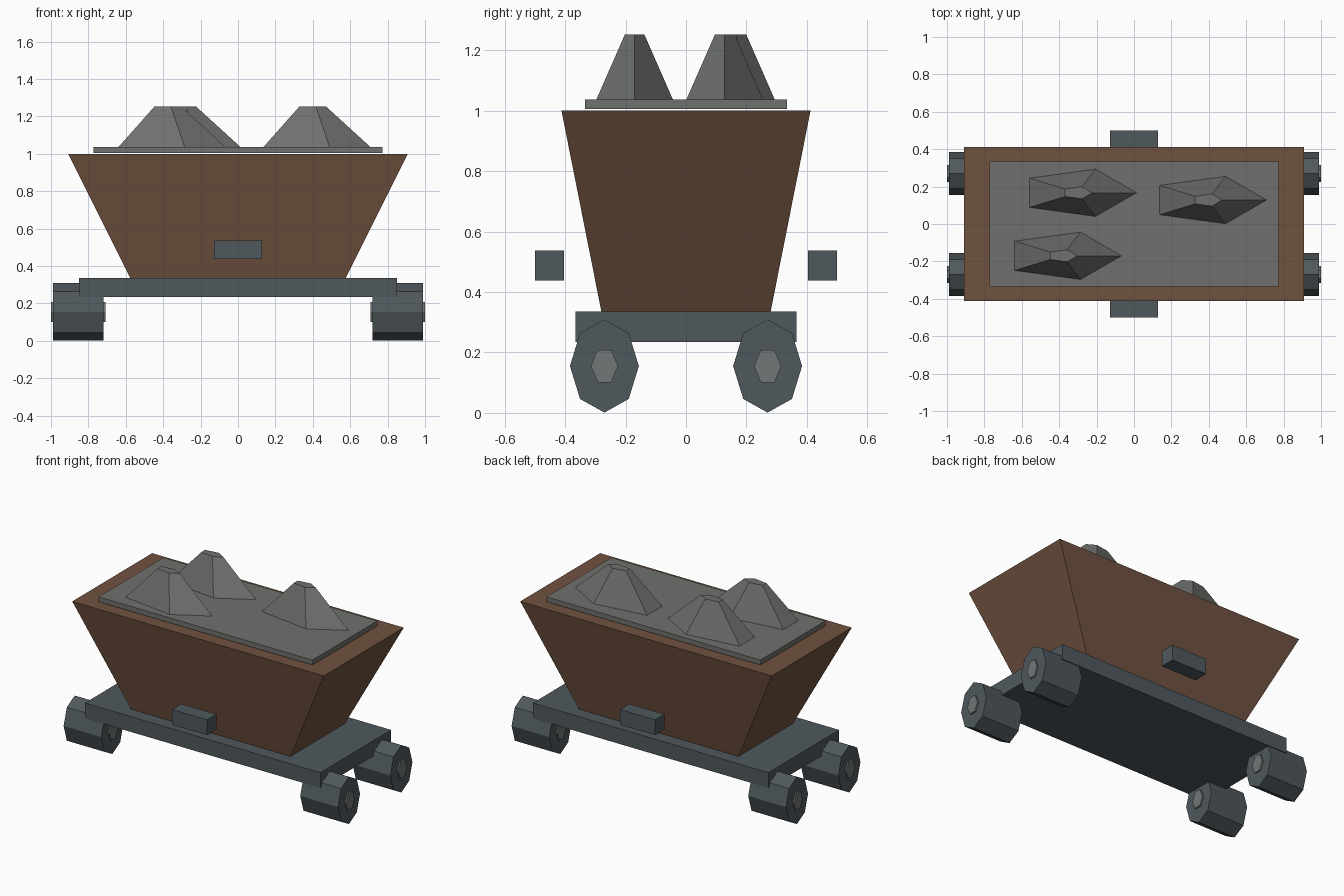
import bpy
import bmesh
from math import pi, cos, sin
from mathutils import Matrix, Vector

if "Cube" in bpy.data.objects:
    bpy.data.objects.remove(bpy.data.objects["Cube"])


def material(name, color):
    m = bpy.data.materials.new(name)
    m.diffuse_color = (*color, 1)
    m.use_nodes = True
    m.node_tree.nodes["Principled BSDF"].inputs["Base Color"].default_value = m.diffuse_color
    return m


RUST = material("rusty_brown", (0.16, 0.085, 0.05))
STEEL = material("dark_steel", (0.08, 0.098, 0.108))
HUB = material("hub_grey", (0.17, 0.18, 0.18))
STONE = material("stone_grey", (0.16, 0.165, 0.155))


def loft(name, bottom, top, z0, z1, mat, matrix=Matrix()):
    """Closed flat-faced solid between two matching outlines."""
    bm = bmesh.new()
    low = [bm.verts.new((x, y, z0)) for x, y in bottom]
    high = [bm.verts.new((x, y, z1)) for x, y in top]
    n = len(low)
    bm.faces.new(low[::-1])
    bm.faces.new(high)
    for i in range(n):
        j = (i + 1) % n
        bm.faces.new((low[i], low[j], high[j], high[i]))
    bm.transform(matrix)
    bmesh.ops.recalc_face_normals(bm, faces=bm.faces[:])
    mesh = bpy.data.meshes.new(name)
    bm.to_mesh(mesh)
    bm.free()
    mesh.materials.append(mat)
    obj = bpy.data.objects.new(name, mesh)
    bpy.context.collection.objects.link(obj)
    return obj


def rect(hx, hy, cy=0):
    return [(-hx, cy - hy), (hx, cy - hy), (hx, cy + hy), (-hx, cy + hy)]


def ngon(n, rx, ry, cx=0, cy=0):
    return [(cx + rx * cos(2 * pi * i / n), cy + ry * sin(2 * pi * i / n)) for i in range(n)]


# Chassis, flared tub and flat layer of ore
loft("chassis", rect(0.85, 0.365), rect(0.85, 0.365), 0.235, 0.335, STEEL)
loft("tub", rect(0.575, 0.28), rect(0.908, 0.412), 0.335, 1.0, RUST)
loft("ore_layer", rect(0.772, 0.335), rect(0.772, 0.335), 1.005, 1.037, STONE)

# Ore lumps: stretched five-sided frustums
for i, (x, y) in enumerate([(-0.303, 0.167), (0.392, 0.128), (-0.383, -0.17)]):
    loft(f"ore_lump_{i + 1}", ngon(5, 0.318, 0.134, x, y), ngon(5, 0.08, 0.034, x, y),
         1.035, 1.252, STONE)

# Side latches
for label, s in (("front", -1), ("back", 1)):
    block = rect(0.127, 0.048, s * 0.452)
    loft(f"{label}_latch", block, block, 0.438, 0.538, STEEL)

# Wheels and hubs, axis turned from z to x (local x -> y, local y -> z)
turn = Matrix(((0, 0, 1, 0), (1, 0, 0, 0), (0, 1, 0, 0), (0, 0, 0, 1)))
for side, sx in (("left", -1), ("right", 1)):
    for end, sy in (("front", -1), ("back", 1)):
        place = Matrix.Translation(Vector((sx * 0.854, sy * 0.27, 0.155))) @ turn
        wheel = ngon(8, 0.114, 0.154)
        loft(f"{end}_{side}_wheel", wheel, wheel, -0.136, 0.136, STEEL, place)
        hub = ngon(6, 0.045, 0.062)
        loft(f"{end}_{side}_hub", hub, hub, -0.146, 0.146, HUB, place)
